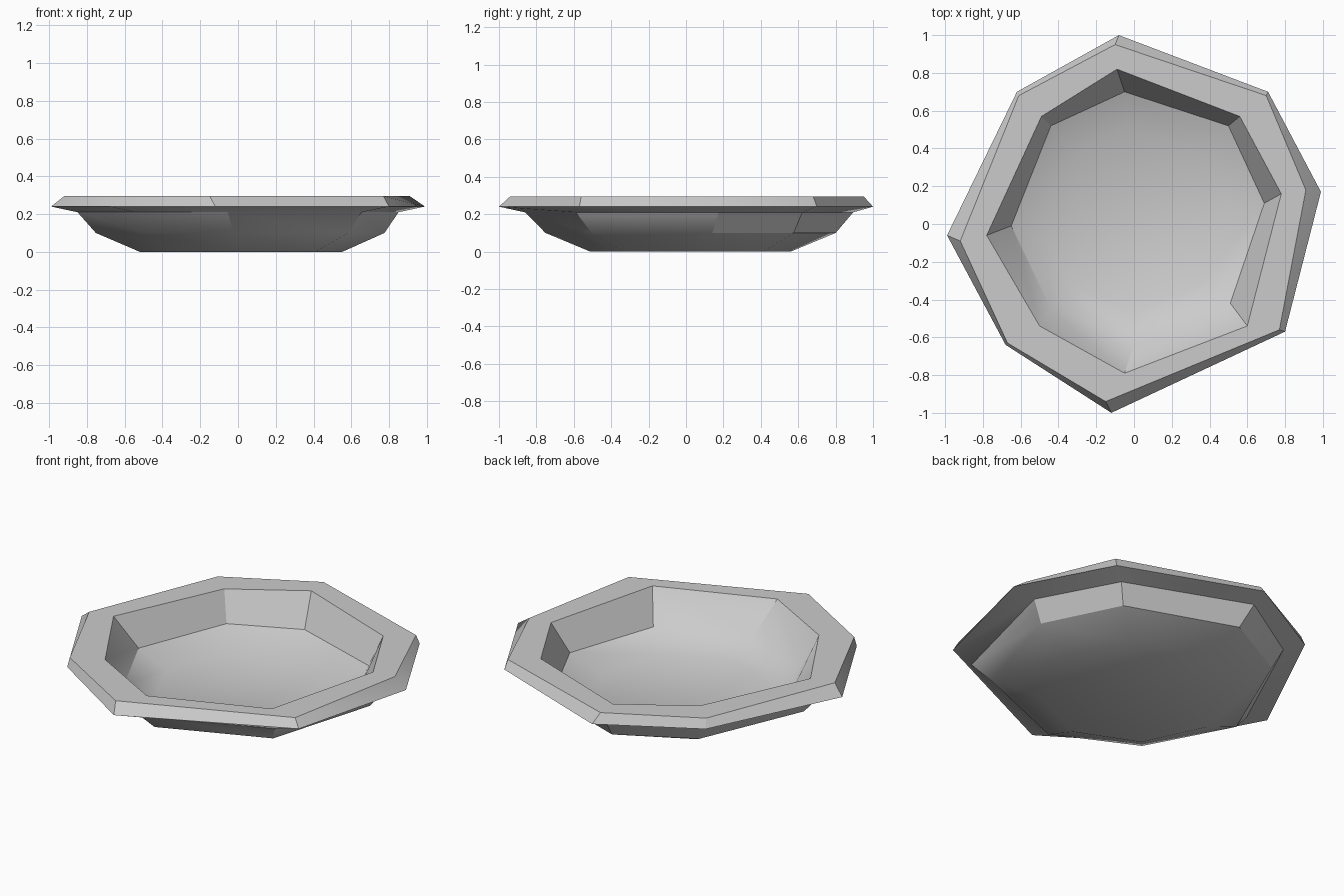
import bpy
import bmesh
import math
from mathutils import Vector

default_cube = bpy.data.objects.get("Cube")
if default_cube:
    bpy.data.objects.remove(default_cube)

# Single stoneware colour
stone = bpy.data.materials.new("light_grey")
stone.use_nodes = True
grey = (0.6, 0.6, 0.6, 1.0)
stone.diffuse_color = grey
stone.node_tree.nodes["Principled BSDF"].inputs["Base Color"].default_value = grey


def ring(*corners):
    """Plan outline of one uneven octagon."""
    return [Vector(corner) for corner in corners]


def scaled(outline, factor):
    return [corner * factor for corner in outline]


def blended(first, second):
    return [a.lerp(b, 0.5) for a, b in zip(first, second)]


# Hand-shaped outlines, all starting at the back corner
rim_edge = ring((-.08, 1), (.71, .7), (.99, .17), (.8, -.57),
                (-.12, -1), (-.68, -.64), (-.99, -.06), (-.62, .7))
rim_top = ring((-.1, .95), (.7, .68), (.91, .18), (.77, -.56),
               (-.15, -.94), (-.67, -.63), (-.92, -.09), (-.61, .68))
opening = ring((-.09, .82), (.56, .57), (.78, .16), (.6, -.54),
               (-.05, -.79), (-.5, -.54), (-.78, -.06), (-.49, .57))
floor_edge = ring((-.05, .7), (.5, .52), (.69, .11), (.51, -.42),
                  (0, -.64), (-.44, -.45), (-.65, -.01), (-.44, .52))

# Cross-section from the foot, up the outside, over the rim and down inside
sections = [
    (scaled(floor_edge, .8), 0),
    (blended(scaled(opening, .98), scaled(floor_edge, 1.14)), .1),
    (scaled(opening, 1.09), .21),
    (rim_edge, .24),
    (rim_top, .295),
    (opening, .295),
    (floor_edge, .12),
    (scaled(floor_edge, .72), .04),
]


def loft(name, sections, material):
    """Join consecutive outlines with quads and cap both ends."""
    bm = bmesh.new()
    loops = [[bm.verts.new((p.x, p.y, z)) for p in outline]
             for outline, z in sections]
    for lower, upper in zip(loops, loops[1:]):
        count = len(lower)
        for i in range(count):
            j = (i + 1) % count
            bm.faces.new((lower[i], lower[j], upper[j], upper[i]))
    bm.faces.new(loops[0])
    bm.faces.new(loops[-1])
    bmesh.ops.recalc_face_normals(bm, faces=bm.faces)
    mesh = bpy.data.meshes.new(name)
    bm.to_mesh(mesh)
    bm.free()
    mesh.materials.append(material)
    obj = bpy.data.objects.new(name, mesh)
    bpy.context.collection.objects.link(obj)
    return obj


# Shallow bowl, soft floor with crisp rim
bowl = loft("bowl", sections, stone)
bpy.ops.object.select_all(action="DESELECT")
bowl.select_set(True)
bpy.context.view_layer.objects.active = bowl
bpy.ops.object.shade_smooth_by_angle(angle=math.radians(30))
